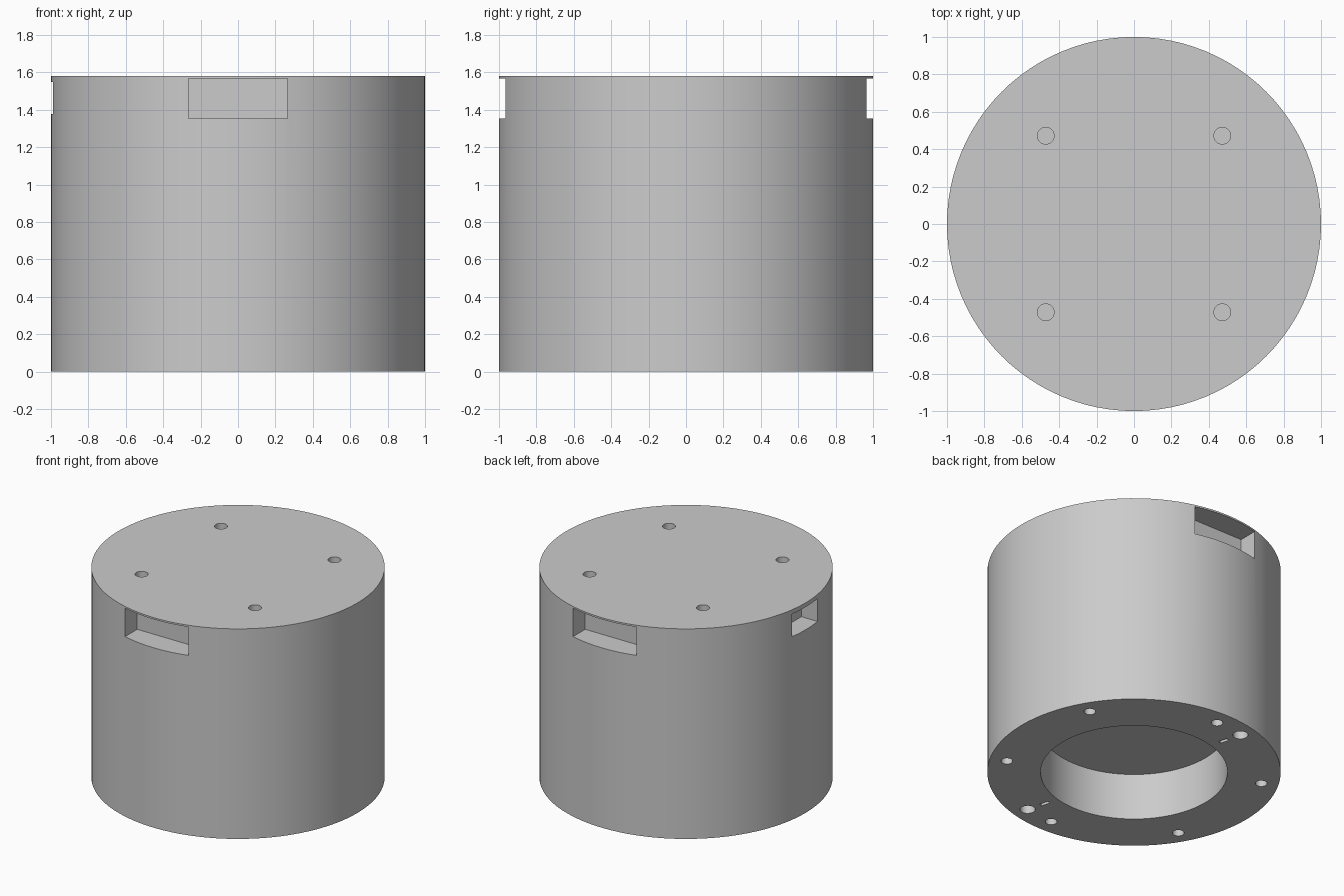
import bpy
import bmesh
from math import radians
from mathutils import Matrix, Vector

default = bpy.data.objects.get("Cube")
if default:
    bpy.data.objects.remove(default, do_unlink=True)

HEIGHT = 1.58


def cylinder(bm, x, y, radius, z0, z1, sides):
    bmesh.ops.create_cone(
        bm, cap_ends=True, segments=sides, radius1=radius, radius2=radius,
        depth=z1 - z0, matrix=Matrix.Translation((x, y, (z0 + z1) / 2)))


def box(bm, low, high, angle=0):
    """Box between two corners, turned about the main axis."""
    low, high = Vector(low), Vector(high)
    size = Matrix.Diagonal((high - low).to_4d())
    size[3][3] = 1
    turn = Matrix.Rotation(radians(angle), 4, "Z")
    bmesh.ops.create_cube(
        bm, size=1, matrix=turn @ Matrix.Translation((low + high) / 2) @ size)


def polar(radius, angle):
    return Matrix.Rotation(radians(angle), 3, "Z") @ Vector((radius, 0, 0))


def make_object(name, bm):
    mesh = bpy.data.meshes.new(name)
    bm.to_mesh(mesh)
    bm.free()
    obj = bpy.data.objects.new(name, mesh)
    bpy.context.collection.objects.link(obj)
    return obj


# Solid round body
bm = bmesh.new()
cylinder(bm, 0, 0, 1, 0, HEIGHT, 96)
body = make_object("housing_body", bm)

grey = bpy.data.materials.new("plain grey")
grey.use_nodes = True
colour = (0.6, 0.6, 0.6, 1)
grey.diffuse_color = colour
grey.node_tree.nodes["Principled BSDF"].inputs["Base Color"].default_value = colour
body.data.materials.append(grey)

# All recesses gathered in one cutter
bm = bmesh.new()

# Wide pockets front and back, narrow pocket on one side
for angle in (90, 270):
    box(bm, (0.82, -0.265, 1.353), (1.2, 0.265, 1.567), angle)
box(bm, (0.855, -0.15, 1.377), (1.2, 0.15, 1.548), 180)

# Bore underneath
cylinder(bm, 0, 0, 0.637, -0.2, 0.35, 80)

# Blind holes in the top
for x in (-0.472, 0.472):
    for y in (-0.472, 0.472):
        cylinder(bm, x, y, 0.045, HEIGHT - 0.2, HEIGHT + 0.1, 32)

# Ring of screw holes underneath
for angle in range(30, 390, 60):
    x, y, _ = polar(0.88, angle)
    cylinder(bm, x, y, 0.04, -0.1, 0.3, 32)

# Larger holes and small radial slots underneath
for angle in (105, 285):
    x, y, _ = polar(0.885, angle)
    cylinder(bm, x, y, 0.052, -0.1, 0.3, 32)
    box(bm, (0.71, -0.013, -0.1), (0.78, 0.013, 0.2), angle)

cutter = make_object("recess_cutter", bm)
cutter.hide_render = True

# Cut the recesses and remove the cutter
cut = body.modifiers.new("recesses", "BOOLEAN")
cut.operation = "DIFFERENCE"
cut.solver = "EXACT"
cut.object = cutter
bpy.ops.object.select_all(action="DESELECT")
body.select_set(True)
bpy.context.view_layer.objects.active = body
bpy.ops.object.modifier_apply(modifier=cut.name)
bpy.data.objects.remove(cutter, do_unlink=True)

bpy.ops.object.shade_smooth_by_angle(angle=radians(30))
